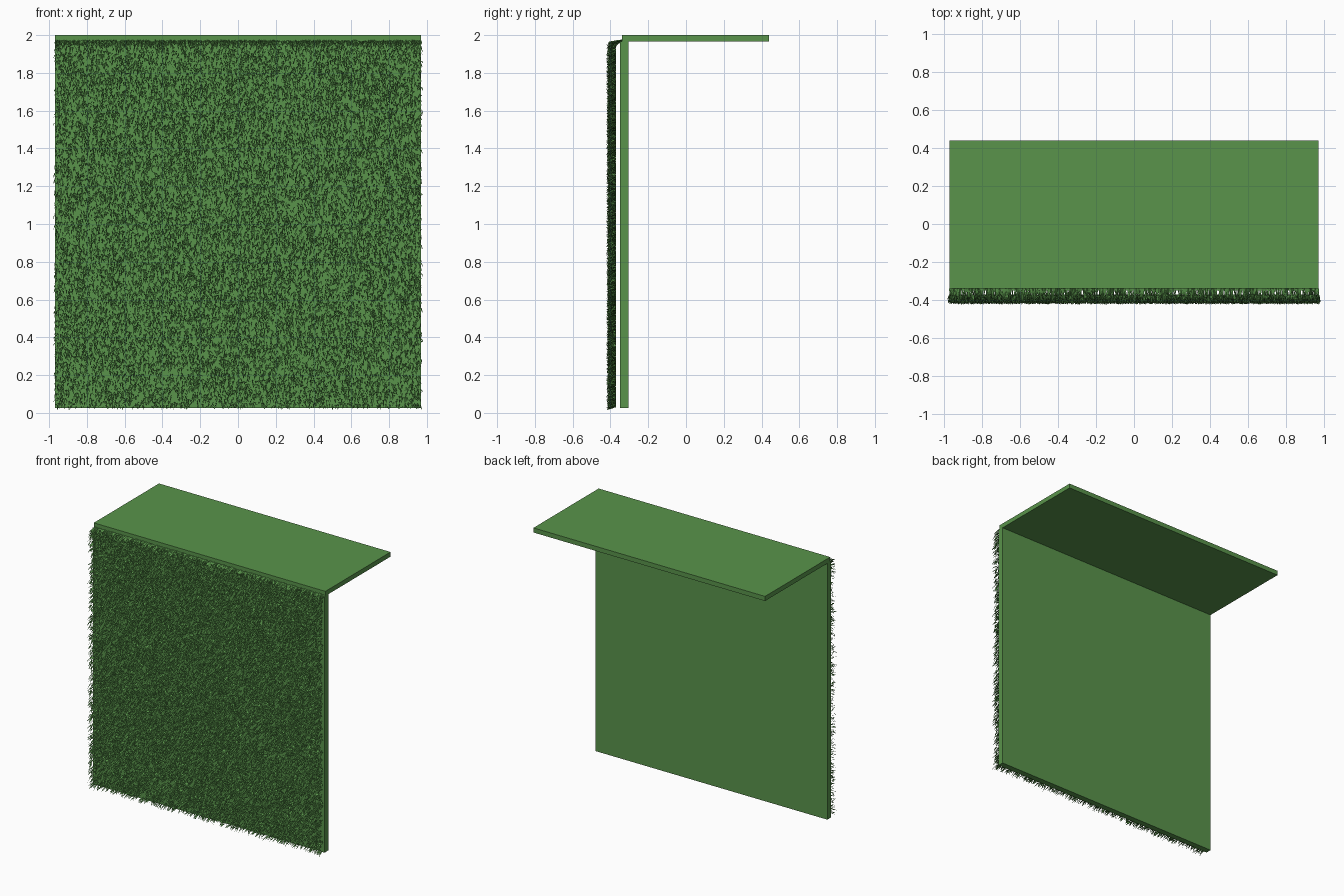
import bpy
import random
from mathutils import Vector

random.seed(4)

cube = bpy.data.objects.get("Cube")
if cube:
    bpy.data.objects.remove(cube, do_unlink=True)


def make_material(name, rgb):
    mat = bpy.data.materials.new(name)
    mat.use_nodes = True
    color = (*rgb, 1.0)
    mat.diffuse_color = color
    mat.node_tree.nodes["Principled BSDF"].inputs["Base Color"].default_value = color
    return mat


GREEN = make_material("grass green", (0.10, 0.295, 0.07))


def add_object(name, verts, faces):
    mesh = bpy.data.meshes.new(name)
    mesh.from_pydata(verts, [], faces)
    mesh.materials.append(GREEN)
    obj = bpy.data.objects.new(name, mesh)
    bpy.context.collection.objects.link(obj)
    return obj


def box(name, low, high):
    low, high = Vector(low), Vector(high)
    bpy.ops.mesh.primitive_cube_add(size=1, location=(low + high) / 2)
    obj = bpy.context.object
    obj.name = name
    obj.scale = high - low
    bpy.ops.object.transform_apply(location=False, rotation=False, scale=True)
    obj.data.materials.append(GREEN)


def add_blade(verts, faces, root, reach, droop, sway, width):
    """One tapering blade that leaves the wall and bends downwards."""
    start = len(verts)
    side = Vector((width / 2, 0, random.uniform(-0.4, 0.4) * width))
    for t, taper in ((0, 1), (0.4, 0.85), (0.75, 0.55)):
        p = root + Vector((sway * t, -reach * t, -droop * t * t))
        verts += [p - side * taper, p + side * taper]
    verts.append(root + Vector((sway, -reach, -droop)))
    for i in (start, start + 2):
        faces.append((i, i + 1, i + 3, i + 2))
    faces.append((start + 4, start + 5, start + 6))


# Upright panel and the slab across its top
HALF = 0.97
box("wall_panel", (-HALF, -0.35, 0.025), (HALF, -0.305, 1.965))
box("top_slab", (-HALF, -0.34, 1.965), (HALF, 0.44, 2.0))

# Dense grass standing just in front of the panel
verts, faces = [], []
for _ in range(26000):
    root = Vector((random.uniform(-HALF, HALF), -0.371 - random.uniform(0, 0.008),
                   random.uniform(0.03, 1.968)))
    add_blade(verts, faces, root, random.uniform(0.02, 0.046),
              random.uniform(0.006, 0.03) * min(1, root.z / 0.05),
              random.uniform(-0.012, 0.012), random.uniform(0.005, 0.008))
add_object("wall_grass", verts, faces)

# Fringe of blades bridging from the slab edge over the grass
verts, faces = [], []
for _ in range(900):
    root = Vector((random.uniform(-HALF, HALF), -0.34, random.uniform(1.962, 1.974)))
    add_blade(verts, faces, root, random.uniform(0.035, 0.07),
              random.uniform(0.01, 0.035), random.uniform(-0.012, 0.012), 0.006)
add_object("top_fringe", verts, faces)
